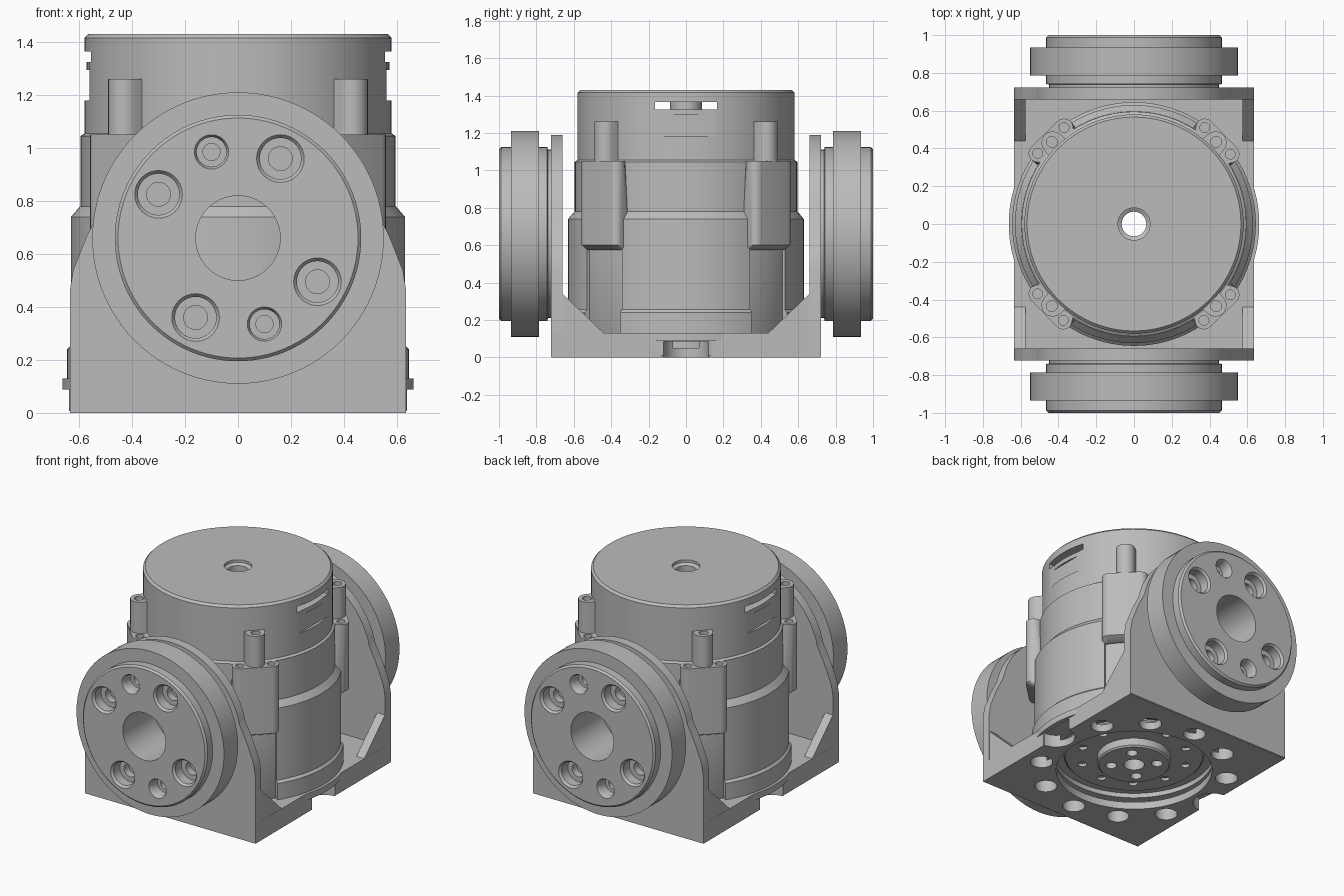
import bpy, bmesh
from math import pi, cos, sin, radians
from mathutils import Matrix, Vector

if "Cube" in bpy.data.objects:
    bpy.data.objects.remove(bpy.data.objects["Cube"])

GREY = (0.5, 0.5, 0.5, 1)
metal = bpy.data.materials.new("machined grey")
metal.use_nodes = True
metal.diffuse_color = GREY
metal.node_tree.nodes["Principled BSDF"].inputs["Base Color"].default_value = GREY

parts = []
TO_FRONT = Matrix.Rotation(pi / 2, 4, "X")      # local +z becomes -y
AXIS_Z = 0.66                                   # height of the hinge axis


def finish(name, bm, matrix=Matrix(), keep=True):
    bmesh.ops.transform(bm, matrix=matrix, verts=bm.verts)
    bmesh.ops.recalc_face_normals(bm, faces=bm.faces)
    mesh = bpy.data.meshes.new(name)
    bm.to_mesh(mesh)
    bm.free()
    obj = bpy.data.objects.new(name, mesh)
    bpy.context.collection.objects.link(obj)
    mesh.materials.append(metal)
    if keep:
        parts.append(obj)
    return obj


def lathe(name, profile, matrix=Matrix(), keep=True, arc=None, tube=False, seg=96):
    """Turn (radius, height) points about z; arc=(start, end) makes a sector."""
    bm = bmesh.new()
    a0, a1 = arc or (0, 2 * pi)
    count = seg + 1 if arc else seg
    rings = []
    for i in range(count):
        a = a0 + (a1 - a0) * i / seg
        rings.append([bm.verts.new((r * cos(a), r * sin(a), z)) for r, z in profile])
    n = len(profile)
    for i in range(seg):
        a, b = rings[i], rings[(i + 1) % count]
        for j in range(n if (arc or tube) else n - 1):
            k = (j + 1) % n
            bm.faces.new((a[j], b[j], b[k], a[k]))
    if arc:
        bm.faces.new(rings[0])
        bm.faces.new(rings[-1])
    elif not tube:
        bm.faces.new([r[0] for r in rings])
        bm.faces.new([r[-1] for r in rings])
    return finish(name, bm, matrix, keep)


def rod(x, y, r, z0, z1, matrix=Matrix()):
    """Plain round cutter."""
    return lathe("cutter", [(r, z0), (r, z1)], matrix @ Matrix.Translation((x, y, 0)), False, seg=32)


def block(name, lo, hi, keep=True):
    lo, hi = Vector(lo), Vector(hi)
    bm = bmesh.new()
    bmesh.ops.create_cube(bm, size=1)
    return finish(name, bm, Matrix.Translation((lo + hi) / 2) @ Matrix.Diagonal((hi - lo).to_4d()), keep)


def prism(name, points, z0, z1, matrix=Matrix()):
    bm = bmesh.new()
    face = bm.faces.new([bm.verts.new((x, y, z0)) for x, y in points])
    out = bmesh.ops.extrude_face_region(bm, geom=[face])["geom"]
    bmesh.ops.translate(bm, vec=(0, 0, z1 - z0), verts=[v for v in out if isinstance(v, bmesh.types.BMVert)])
    return finish(name, bm, matrix)


def hull(name, circles, matrix):
    """Convex skin round a list of (x, y, z, radius) circles."""
    bm = bmesh.new()
    for x, y, z, r in circles:
        for i in range(24):
            a = i * pi / 12
            bm.verts.new((x + r * cos(a), y + r * sin(a), z))
    found = bmesh.ops.convex_hull(bm, input=bm.verts)
    loose = {v for v in found["geom_interior"] + found["geom_unused"] if isinstance(v, bmesh.types.BMVert)}
    bmesh.ops.delete(bm, geom=list(loose), context="VERTS")
    bmesh.ops.dissolve_limit(bm, angle_limit=0.01, verts=bm.verts, edges=bm.edges)
    return finish(name, bm, matrix)


def cut(obj, cutters):
    for c in cutters:
        mod = obj.modifiers.new("cut", "BOOLEAN")
        mod.operation, mod.solver, mod.object = "DIFFERENCE", "EXACT", c
        bpy.context.view_layer.objects.active = obj
        bpy.ops.object.modifier_apply(modifier=mod.name)
        bpy.data.objects.remove(c)


# Motor housing with cap, side slots and centre bore
body = lathe("housing", [(0.61, 0.12), (0.615, 0.13), (0.615, 0.57), (0.595, 0.6), (0.595, 1.045),
                         (0.58, 1.055), (0.58, 1.415), (0.566, 1.43)])
bore = lathe("cutter", [(0.065, 0), (0.065, 1.4), (0.085, 1.412), (0.085, 1.5)], keep=False)
cut(body, [bore, block("cutter", (-1, -0.165, 1.325), (1, 0.165, 1.365), False)]
    + [block("cutter", (min(s * 0.56, s), -0.165, 1.18), (max(s * 0.56, s), 0.165, 1.365), False) for s in (-1, 1)])
lathe("slot_post", [(0.065, 1.32), (0.085, 1.32), (0.085, 1.37), (0.065, 1.37)], tube=True)
for s in (0, pi):
    lathe("slot_sill", [(0.53, 1.295), (0.572, 1.295), (0.572, 1.325), (0.53, 1.325)],
          arc=(s - 0.29, s + 0.29), seg=12)

# Curved pads on the four sides, corner screw columns between them
for q in range(4):
    turn = Matrix.Rotation(q * pi / 2, 4, "Z")
    lathe("side_pad", [(0.5, 0.13), (0.645, 0.13), (0.645, 0.24), (0.63, 0.255),
                       (0.63, 0.74), (0.596, 0.78), (0.5, 0.78)],
          turn, arc=(radians(-33), radians(33)), seg=24)
    lobes = [(0.51, 0.37), (0.375, 0.51), (0.43, 0.44)]
    column = hull("corner_column",
                  [(x, y, z, 0.048) for x, y in lobes + [(0.36, 0.36)] for z in (0.6, 1.05)]
                  + [(x - 0.03, y - 0.03, 0.575, 0.045) for x, y in lobes], turn)
    cut(column, [rod(x, y, 0.026, 1.02, 1.1, turn) for x, y in lobes[:2]])
    boss = hull("cap_screw_boss",
                [(x, x, z, r) for x, r in ((0.43, 0.06), (0.36, 0.07)) for z in (1.04, 1.26)], turn)
    cut(boss, [rod(0.435, 0.435, 0.028, 1.23, 1.3, turn)])

# Bracket floor with round recess, mounting holes and edge notches
floor = block("bracket_floor", (-0.635, -0.72, 0), (0.635, 0.72, 0.13))
cut(floor, [rod(0, 0, 0.55, 0.05, 0.2), lathe("cutter", [(0.49, -0.1), (0.49, 0.2)], keep=False)]
    + [rod(s * 0.64, 0, 0.12, -0.1, 0.085) for s in (-1, 1)]
    + [rod(0.59 * cos(a), 0.59 * sin(a), 0.07, -0.1, 0.1)
       for a in (radians(30 * i) for i in range(12) if i % 6)])
lathe("base_flange", [(0.5, 0.088), (0.663, 0.088), (0.663, 0.13), (0.5, 0.13)], tube=True)
for s in (0, pi):
    for t in (-1, 1):
        a = sorted((s + t * 0.19, s + t * 0.33))
        lathe("floor_edge", [(0.6, 0.0), (0.64, 0.0), (0.65, 0.01), (0.65, 0.1), (0.6, 0.1)], arc=a, seg=8)

# Output flange seen inside the recess
flange = lathe("output_flange", [(0.065, 0.1), (0.43, 0.1), (0.44, 0.11), (0.44, 0.14), (0.065, 0.14)], tube=True)
cut(flange, [rod(0.34 * cos(a), 0.34 * sin(a), 0.028, 0, 0.125)
             for a in (radians(15 + 36 * i) for i in range(10))])
hub = lathe("output_hub", [(0.065, 0.04), (0.22, 0.04), (0.23, 0.05), (0.23, 0.12), (0.065, 0.12)], tube=True)
cut(hub, [rod(0.145 * cos(a), 0.145 * sin(a), 0.035, 0, 0.08)
          for a in (pi / 4 + i * pi / 2 for i in range(4))])

# Two bracket arms, each with gussets and a bolted hinge disc
bolts = [(-0.3, 0.165, 1), (-0.1, 0.325, 0.72), (0.16, 0.3, 1)]
for side, turn in (("front", Matrix()), ("back", Matrix.Rotation(pi, 4, "Z"))):
    arch = [(0.53 * cos(radians(a)), AXIS_Z + 0.53 * sin(radians(a))) for a in range(12, 169, 3)]
    flank = [(0.635, 0.005), (0.635, 0.46), (0.622, 0.54), (0.57, 0.67)]
    outline = flank + arch + [(-x, z) for x, z in reversed(flank)]
    plate = prism(side + "_arm", outline, 0.66, 0.723, turn @ TO_FRONT)
    hinge = turn @ Matrix.Translation((0, 0, AXIS_Z)) @ TO_FRONT
    cut(plate, [rod(0, 0, 0.16, 0.5, 0.9, hinge)])

    for s in (-1, 1):
        stand = Matrix(((0, 0, 1, 0), (1, 0, 0, 0), (0, 1, 0, 0), (0, 0, 0, 1)))
        prism(side + "_gusset", [(-0.67, 0.12), (-0.44, 0.12), (-0.44, 0.13), (-0.66, 0.34), (-0.67, 0.34)],
              *sorted((s * 0.575, s * 0.634)), turn @ stand)

    disc = lathe(side + "_hinge_disc",
                 [(0.45, 0.715), (0.45, 0.738), (0.465, 0.742), (0.465, 0.785), (0.55, 0.785), (0.55, 0.935),
                  (0.465, 0.935), (0.465, 0.988), (0.453, 1.0)], hinge)
    cut(disc, [rod(0, 0, 0.16, 0.5, 1.2, hinge)])
    for sign in (1, -1):
        for x, y, k in bolts:
            spot = hinge @ Matrix.Translation((sign * x, sign * y, 0))
            cut(disc, [lathe("cutter", [(0.045 * k, 0.87), (0.045 * k, 0.92), (0.078 * k, 0.92),
                                        (0.078 * k, 0.985), (0.09 * k, 1.0), (0.09 * k, 1.1)],
                             spot, False, seg=32)])

# Smooth curved walls, keep machined edges crisp
bpy.ops.object.select_all(action="DESELECT")
for obj in parts:
    obj.select_set(True)
bpy.context.view_layer.objects.active = body
bpy.ops.object.shade_smooth_by_angle(angle=radians(30))
